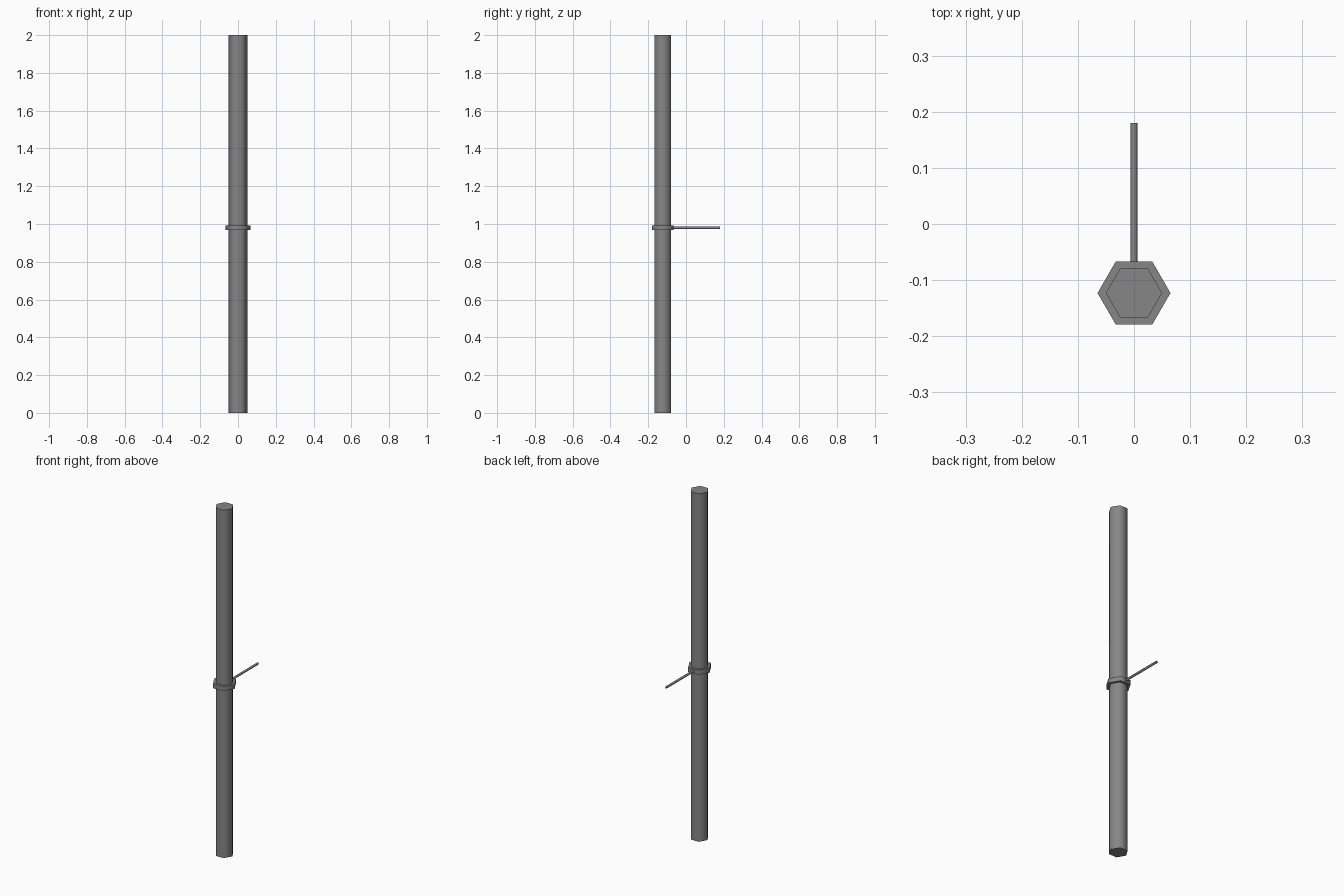
import bpy, math

if "Cube" in bpy.data.objects:
    bpy.data.objects.remove(bpy.data.objects["Cube"])

SIDES = 6
POLE_Y = -0.123

# One plain grey metal
metal = bpy.data.materials.new("grey_metal")
metal.use_nodes = True
grey = (0.24, 0.24, 0.24, 1)
metal.diffuse_color = grey
metal.node_tree.nodes["Principled BSDF"].inputs["Base Color"].default_value = grey


def hex_bar(name, radius, length, centre, tilt=0):
    """Six-sided bar with corners on the x axis, smooth sides and flat caps."""
    bpy.ops.mesh.primitive_cylinder_add(vertices=SIDES, radius=radius, depth=length)
    bar = bpy.context.object
    bar.name = name
    bar.rotation_euler = (tilt, 0, math.pi / 6)
    bpy.ops.object.transform_apply(location=False, rotation=True, scale=False)
    bar.location = centre
    bar.data.materials.append(metal)
    bpy.ops.object.shade_smooth_by_angle(angle=math.radians(70))
    return bar


# Tall upright pole
hex_bar("pole", 0.05, 2.0, (0, POLE_Y, 1))

# Collar around the middle
hex_bar("collar", 0.065, 0.026, (0, POLE_Y, 0.98))

# Thin rod reaching back from the collar
rod_start, rod_end = POLE_Y, 0.18
bpy.ops.mesh.primitive_cylinder_add(vertices=SIDES, radius=0.0065,
                                    depth=rod_end - rod_start,
                                    location=(0, (rod_start + rod_end) / 2, 0.98),
                                    rotation=(math.pi / 2, math.pi / 6, 0))
rod = bpy.context.object
rod.name = "handle_rod"
rod.data.materials.append(metal)
bpy.ops.object.shade_smooth_by_angle(angle=math.radians(70))
